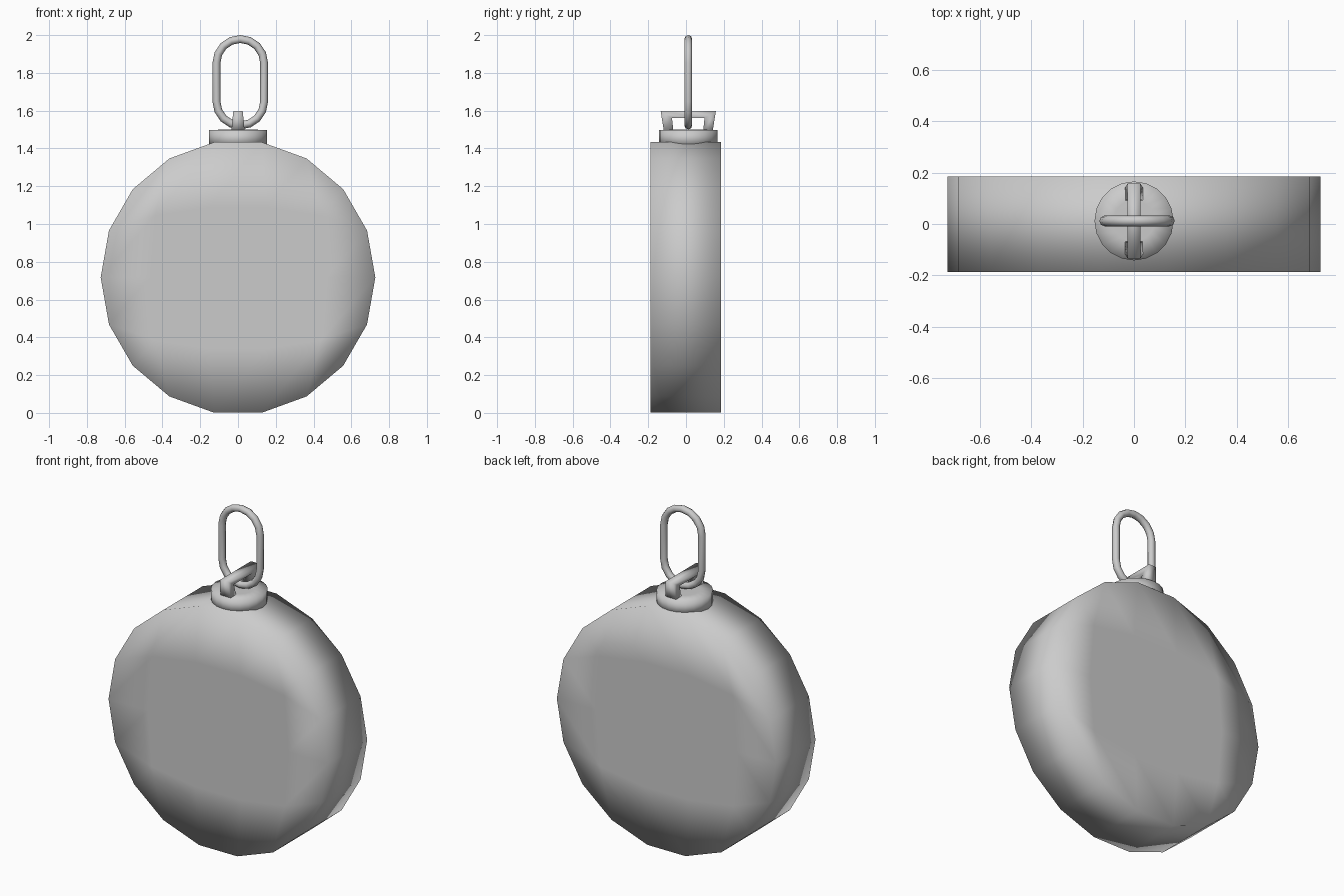
import bpy, bmesh, math
from mathutils import Vector

if "Cube" in bpy.data.objects:
    bpy.data.objects.remove(bpy.data.objects["Cube"])


def finish(name, bm):
    bmesh.ops.remove_doubles(bm, verts=bm.verts, dist=1e-5)
    bmesh.ops.recalc_face_normals(bm, faces=bm.faces)
    me = bpy.data.meshes.new(name)
    bm.to_mesh(me)
    bm.free()
    for p in me.polygons:
        p.use_smooth = True
    ob = bpy.data.objects.new(name, me)
    bpy.context.collection.objects.link(ob)
    return ob


# Disc body: 18-sided, both flat faces filled with a 5 x 4 grid
R, CZ, Y0, Y1 = 0.727, 0.717, -0.188, 0.185


def rim(deg):
    a = math.radians(deg)
    return Vector((R * math.cos(a), Y0, CZ + R * math.sin(a)))


def patch(i, j):
    u, v = i / 5, j / 4
    left, right = rim(220 - 20 * j), rim(-40 + 20 * j)
    low, high = rim(220 + 20 * i), rim(140 - 20 * i)
    corners = ((1 - v) * ((1 - u) * rim(220) + u * rim(-40))
               + v * ((1 - u) * rim(140) + u * rim(40)))
    return (1 - u) * left + u * right + (1 - v) * low + v * high - corners


bm = bmesh.new()
grid = [[bm.verts.new(patch(i, j)) for j in range(5)] for i in range(6)]
for i in range(5):
    for j in range(4):
        bm.faces.new((grid[i][j], grid[i + 1][j], grid[i + 1][j + 1], grid[i][j + 1]))
ext = bmesh.ops.extrude_face_region(bm, geom=bm.faces[:])
for v in ext["geom"]:
    if isinstance(v, bmesh.types.BMVert):
        v.co.y = Y1
finish("disc_body", bm)

# Round cap on top of the disc
CY = 0.012
bm = bmesh.new()
rings = []
for r, z in ((0.154, 1.41), (0.154, 1.497), (0.08, 1.5)):
    rings.append([bm.verts.new((r * math.cos(k * math.tau / 20),
                                CY + r * math.sin(k * math.tau / 20), z)) for k in range(20)])
for a, b in zip(rings, rings[1:]):
    for k in range(20):
        n = (k + 1) % 20
        bm.faces.new((a[k], a[n], b[n], b[k]))
bm.faces.new(rings[0])
bm.faces.new(rings[-1])
finish("top_cap", bm)

# Bridge over the cap that holds the ring: sections swept along an inverted U
bm = bmesh.new()
path = [((-0.128, 1.485), (-0.078, 1.485)), ((-0.146, 1.597), (-0.086, 1.56)),
        ((0.146, 1.597), (0.086, 1.56)), ((0.128, 1.485), (0.078, 1.485))]
secs = []
for outer, inner in path:
    w = 0.025 if outer[1] > 1.55 else 0.036
    secs.append([bm.verts.new((x, CY + p[0], p[1])) for x, p in
                 ((-w, outer), (w, outer), (w, inner), (-w, inner))])
for a, b in zip(secs, secs[1:]):
    for k in range(4):
        n = (k + 1) % 4
        bm.faces.new((a[k], a[n], b[n], b[k]))
bm.faces.new(secs[0])
bm.faces.new(secs[-1])
finish("cap_bridge", bm)

# Hanging ring: stadium path with a round tube
bm = bmesh.new()
HW, TUBE, RX, RY = 0.126, 0.021, 0.012, 0.012
centre = []
for base, start in ((1.853, 0), (1.648, 180)):
    for k in range(9):
        a = math.radians(start + k * 22.5)
        centre.append((math.cos(a), math.sin(a), base))
loops = []
for c, s, base in centre:
    loop = []
    for k in range(8):
        t = k * math.tau / 8
        r = HW + TUBE * math.cos(t)
        loop.append(bm.verts.new((RX + r * c, RY + TUBE * math.sin(t), base + r * s)))
    loops.append(loop)
for i, a in enumerate(loops):
    b = loops[(i + 1) % len(loops)]
    for k in range(8):
        n = (k + 1) % 8
        bm.faces.new((a[k], a[n], b[n], b[k]))
finish("hanging_ring", bm)
